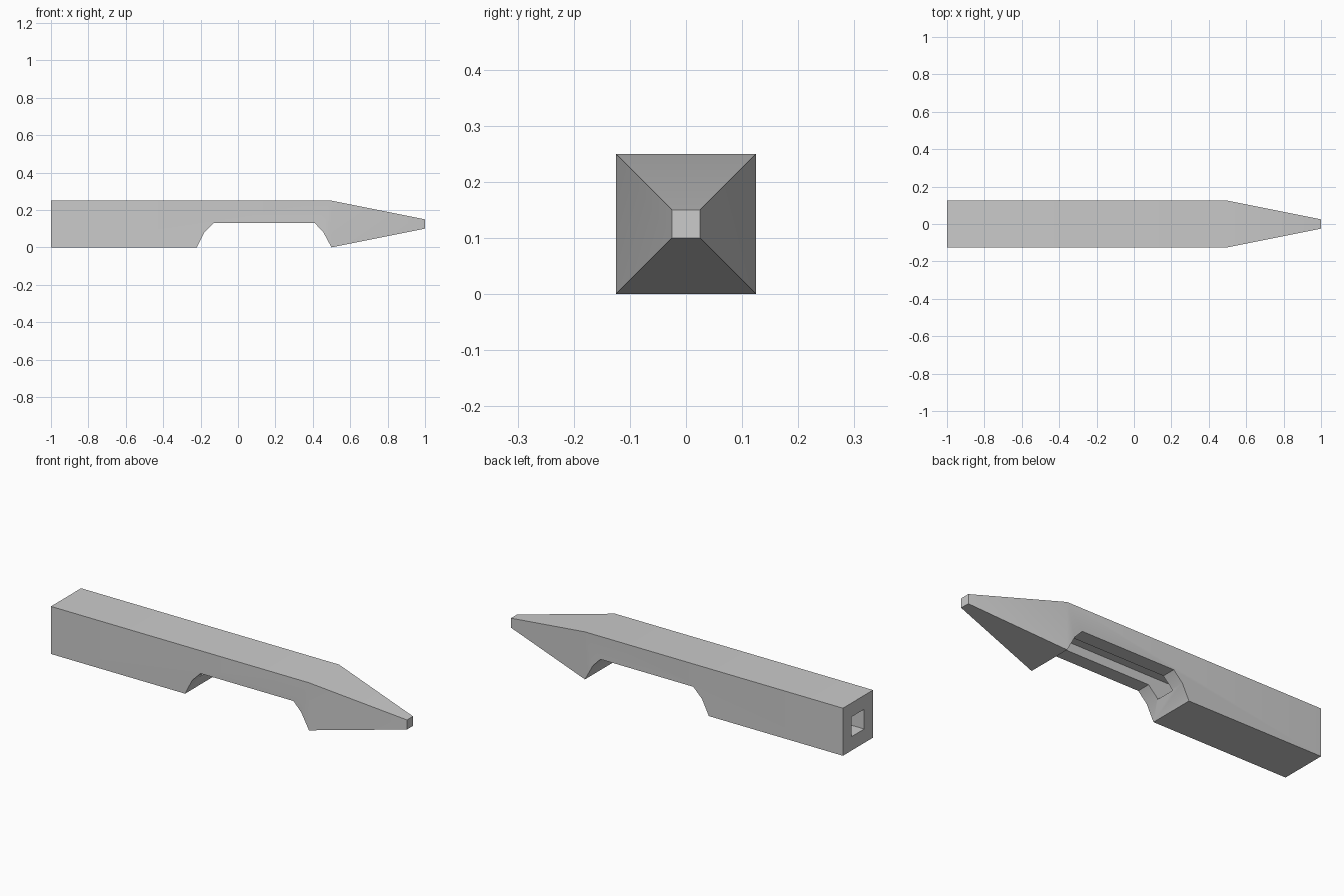
import bpy
import bmesh
import math

cube = bpy.data.objects.get("Cube")
if cube:
    bpy.data.objects.remove(cube, do_unlink=True)

grey = bpy.data.materials.new("plain grey")
grey.use_nodes = True
grey.diffuse_color = (0.6, 0.6, 0.6, 1)
grey.node_tree.nodes["Principled BSDF"].inputs["Base Color"].default_value = grey.diffuse_color

MID = 0.125  # height of the long axis


def loft(name, rings):
    """Join equal point rings into a closed solid."""
    bm = bmesh.new()
    loops = [[bm.verts.new(p) for p in ring] for ring in rings]
    for a, b in zip(loops, loops[1:]):
        for i in range(len(a)):
            j = (i + 1) % len(a)
            bm.faces.new((a[i], a[j], b[j], b[i]))
    bm.faces.new(loops[0])
    bm.faces.new(loops[-1])
    bmesh.ops.recalc_face_normals(bm, faces=bm.faces)
    mesh = bpy.data.meshes.new(name)
    bm.to_mesh(mesh)
    bm.free()
    mesh.materials.append(grey)
    obj = bpy.data.objects.new(name, mesh)
    bpy.context.collection.objects.link(obj)
    return obj


def square(x, half):
    """Square cross-section around the long axis."""
    return [(x, sy * half, MID + sz * half)
            for sy, sz in ((-1, -1), (1, -1), (1, 1), (-1, 1))]


def cut(target, cutter):
    cutter.hide_render = True
    mod = target.modifiers.new(cutter.name, 'BOOLEAN')
    mod.operation = 'DIFFERENCE'
    mod.solver = 'EXACT'
    mod.object = cutter
    bpy.context.view_layer.objects.active = target
    bpy.ops.object.modifier_apply(modifier=mod.name)
    bpy.data.objects.remove(cutter, do_unlink=True)


# Square bar with a tapered, blunt point
body = loft("body", [square(-1, MID), square(0.5, MID), square(1, 0.025)])

# Underside opening with stepped sloping ends
profile = [(-0.22, -0.1), (-0.22, 0), (-0.18, 0.08), (-0.13, 0.13),
           (0.41, 0.13), (0.455, 0.083), (0.5, 0), (0.5, -0.1)]
cut(body, loft("underside_opening", [[(x, y, z) for x, z in profile] for y in (-0.3, 0.3)]))

# Square bore from the blunt end, leaving a groove in the opening
cut(body, loft("bore", [square(-1.1, 0.052), square(0.45, 0.052)]))

bpy.ops.object.select_all(action='DESELECT')
body.select_set(True)
bpy.context.view_layer.objects.active = body
bpy.ops.object.shade_smooth_by_angle(angle=math.radians(20))
